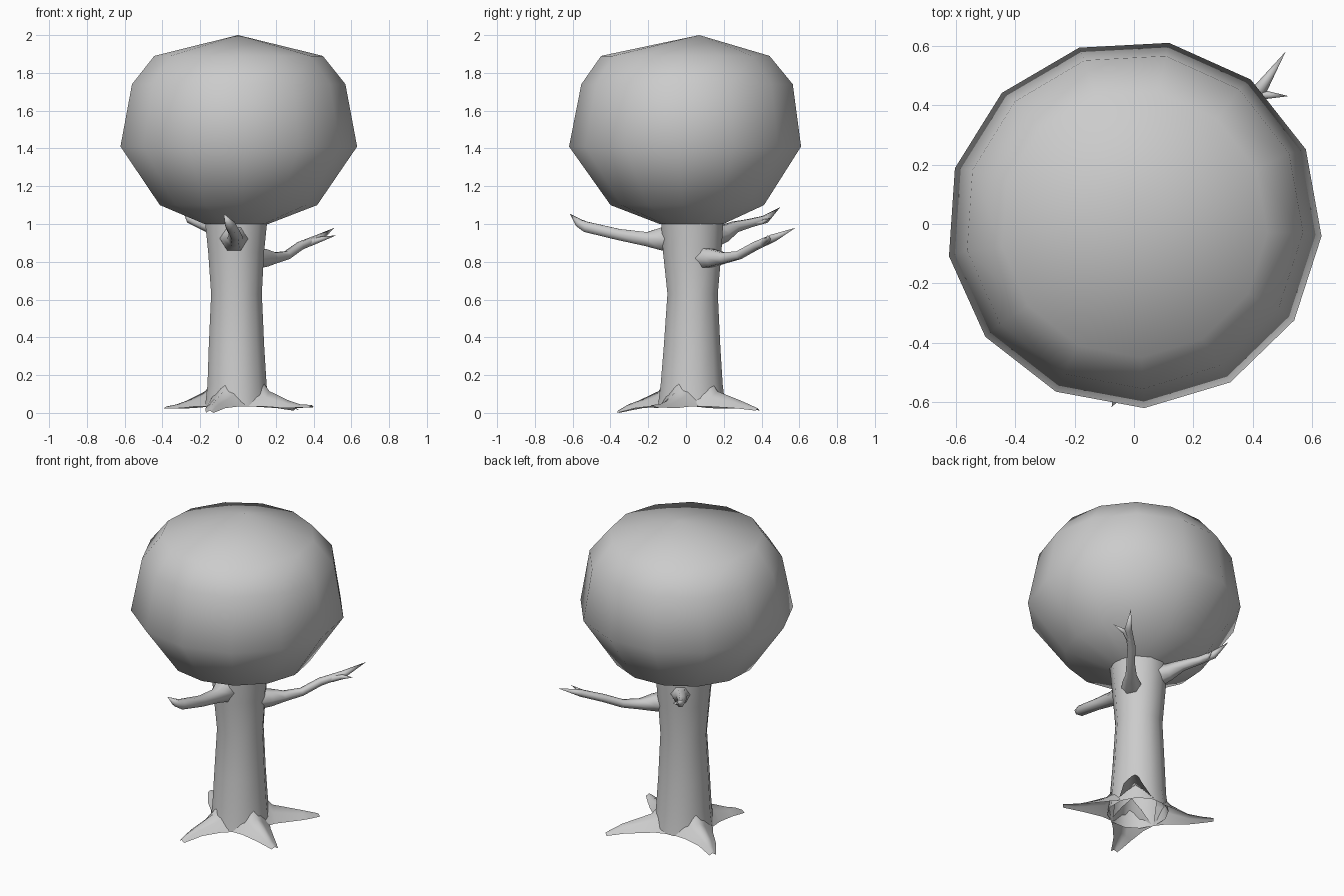
import bpy, bmesh
from math import cos, sin, pi, radians
from mathutils import Vector

if "Cube" in bpy.data.objects:
    bpy.data.objects.remove(bpy.data.objects["Cube"])


def finish(bm, name, fix_normals=True):
    if fix_normals:
        bmesh.ops.recalc_face_normals(bm, faces=bm.faces[:])
    for f in bm.faces:
        f.smooth = True
    me = bpy.data.meshes.new(name)
    bm.to_mesh(me)
    bm.free()
    ob = bpy.data.objects.new(name, me)
    bpy.context.collection.objects.link(ob)
    return ob


def bridge(bm, a, b, closed=True):
    n = len(a)
    for i in range(n if closed else n - 1):
        j = (i + 1) % n
        bm.faces.new((a[i], a[j], b[j], b[i]))


def fan(bm, ring, point):
    tip = bm.verts.new(point)
    for i in range(len(ring)):
        bm.faces.new((ring[i], ring[(i + 1) % len(ring)], tip))


def lathe(name, rings, sides, phase, top=None):
    """Stack of rings (cx, cy, z, rx, ry), optionally closed by an apex."""
    bm = bmesh.new()
    prev = None
    for cx, cy, z, rx, ry in rings:
        ring = [bm.verts.new((cx + rx * cos(phase + 2 * pi * i / sides),
                              cy + ry * sin(phase + 2 * pi * i / sides), z))
                for i in range(sides)]
        if prev:
            bridge(bm, prev, ring)
        prev = ring
    if top:
        fan(bm, prev, top)
    return finish(bm, name)


def limb(name, path, sides=6):
    """Tapered tube through (x, y, z, radius); the last point is a sharp tip."""
    bm = bmesh.new()
    pts = [Vector(p[:3]) for p in path]
    prev = None
    for i in range(len(path) - 1):
        d = pts[i + 1] - pts[max(i - 1, 0)]
        q = d.to_track_quat('Z', 'Y')
        ring = []
        for k in range(sides):
            a = 2 * pi * k / sides
            ring.append(bm.verts.new(pts[i] + q @ (Vector((cos(a), sin(a), 0)) * path[i][3])))
        if prev:
            bridge(bm, prev, ring)
        prev = ring
    fan(bm, prev, pts[-1])
    return finish(bm, name)


def root(name, stations):
    """Arched root, open underneath: (x, y, edge z, crest z, half width)."""
    bm = bmesh.new()
    prev = None
    for i, (x, y, z0, z1, w) in enumerate(stations):
        a = Vector(stations[max(i - 1, 0)][:2])
        b = Vector(stations[min(i + 1, len(stations) - 1)][:2])
        d = (b - a).normalized()
        side = Vector((-d.y, d.x))
        row = []
        for u, h in ((-1, 0), (-0.45, 0.6), (0, 1), (0.45, 0.6), (1, 0)):
            row.append(bm.verts.new((x + side.x * w * u, y + side.y * w * u, z0 + (z1 - z0) * h)))
        if prev:
            bridge(bm, row, prev, closed=False)
        prev = row
    return finish(bm, name, False)


# Leafy crown
lathe("crown", [
    (-0.01, 0.03, 1.00, 0.17, 0.17),
    (0.0, 0.01, 1.10, 0.42, 0.41),
    (0.0, 0.0, 1.41, 0.632, 0.62),
    (0.0, 0.01, 1.74, 0.57, 0.565),
    (0.0, 0.0, 1.89, 0.45, 0.45)], 13, radians(-3.8), top=(0, 0.07, 2.0))

# Trunk, open at the bottom
lathe("trunk", [
    (-0.005, 0.03, 0.035, 0.175, 0.185),
    (-0.005, 0.03, 0.15, 0.162, 0.17),
    (-0.008, 0.032, 0.35, 0.152, 0.155),
    (-0.008, 0.035, 0.63, 0.139, 0.138),
    (-0.01, 0.033, 0.85, 0.153, 0.16),
    (-0.01, 0.033, 1.01, 0.17, 0.17)], 12, radians(15))

# Branches
limb("front_branch", [
    (-0.02, -0.04, 0.93, 0.09), (-0.02, -0.13, 0.92, 0.07), (-0.015, -0.21, 0.92, 0.043),
    (-0.015, -0.36, 0.945, 0.034), (-0.035, -0.53, 0.985, 0.032),
    (-0.05, -0.565, 1.005, 0.024), (-0.075, -0.615, 1.055, 0)])
limb("right_branch", [
    (0.08, 0.08, 0.82, 0.065), (0.14, 0.14, 0.82, 0.052), (0.19, 0.20, 0.82, 0.033),
    (0.26, 0.28, 0.835, 0.025), (0.33, 0.37, 0.885, 0.024),
    (0.43, 0.46, 0.925, 0.022), (0.51, 0.58, 0.98, 0)])
limb("right_branch_twig", [
    (0.38, 0.41, 0.90, 0.02), (0.44, 0.435, 0.92, 0.015), (0.52, 0.43, 0.94, 0)])
limb("back_branch", [
    (-0.05, 0.12, 0.93, 0.07), (-0.10, 0.20, 0.95, 0.05), (-0.15, 0.26, 0.985, 0.033),
    (-0.21, 0.34, 1.005, 0.025), (-0.255, 0.42, 1.025, 0.023), (-0.30, 0.50, 1.09, 0)])
limb("back_branch_twig", [
    (-0.21, 0.34, 1.005, 0.02), (-0.23, 0.40, 1.01, 0.015), (-0.22, 0.45, 1.03, 0)])

# Roots: (bend point, tip, tip height)
for name, bend, tip, z in (
        ("root_back_right", (0.25, 0.29), (0.31, 0.38), 0.012),
        ("root_right", (0.27, -0.10), (0.39, -0.18), 0.03),
        ("root_back_left", (-0.27, 0.17), (-0.38, 0.27), 0.022),
        ("root_front", (-0.12, -0.25), (-0.15, -0.36), 0.0)):
    c, b, t = Vector((-0.005, 0.03)), Vector(bend), Vector(tip)
    d = (b - c).normalized()
    p0, p1 = c + d * 0.12, c + d * 0.19
    root(name, [
        (*p0, 0.035, 0.20, 0.13),
        (*p1, 0.035, 0.115, 0.095),
        (*b, 0.025, 0.065, 0.055),
        (*((b + t) / 2), (z + 0.025) / 2, 0.045, 0.038),
        (*t, z, z + 0.012, 0.02)])
